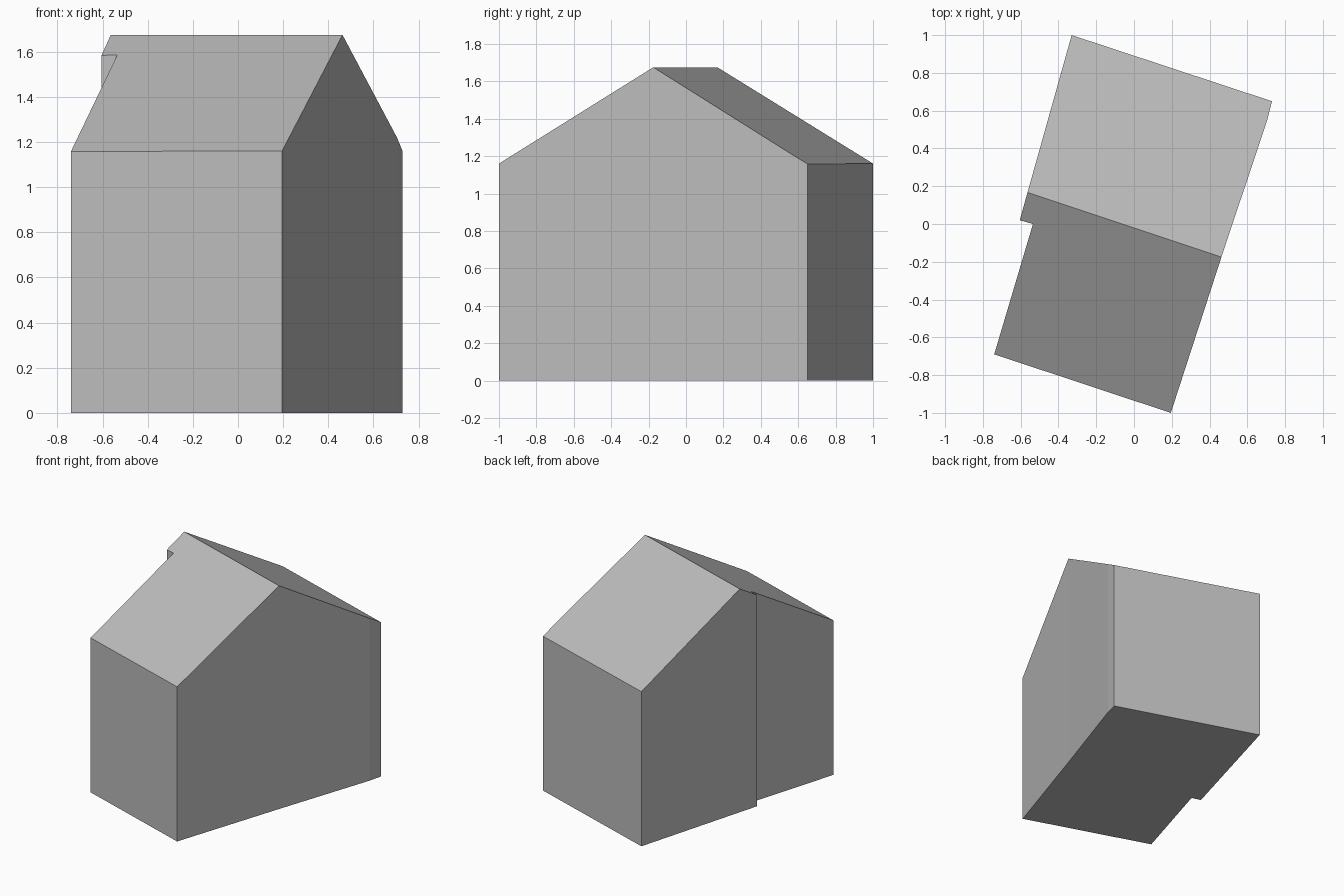
import bpy, bmesh
from mathutils import Vector

cube = bpy.data.objects.get("Cube")
if cube:
    bpy.data.objects.remove(cube, do_unlink=True)

EAVE, RIDGE = 1.16, 1.675

# Plan outline, counter-clockwise, with the small step in the left-hand wall
outline = [(-0.74, -0.69), (0.195, -1), (0.463, -0.175), (0.705, 0.55),
           (0.73, 0.65), (-0.33, 1), (-0.605, 0.02), (-0.535, 0)]
ridge_point = Vector((0.463, -0.175, RIDGE))
ridge_dir = Vector((-0.565, 0.168, RIDGE)) - ridge_point
eave_points = [Vector((0.195, -1, EAVE)), Vector((-0.33, 1, EAVE))]

# Walls: a tall prism over the outline
bm = bmesh.new()
base = bm.faces.new([bm.verts.new((x, y, 0)) for x, y in outline])
top = bmesh.ops.extrude_face_region(bm, geom=[base])["geom"]
for v in top:
    if isinstance(v, bmesh.types.BMVert):
        v.co.z = 2

# Gable roof: slice the prism along both slopes and cap the cuts
for eave in eave_points:
    normal = ridge_dir.cross(eave - ridge_point).normalized()
    if normal.z < 0:
        normal.negate()
    cut = bmesh.ops.bisect_plane(bm, geom=bm.verts[:] + bm.edges[:] + bm.faces[:],
                                 plane_co=ridge_point, plane_no=normal,
                                 clear_outer=True)["geom_cut"]
    bmesh.ops.edgeloop_fill(bm, edges=[e for e in cut if isinstance(e, bmesh.types.BMEdge)])
bmesh.ops.remove_doubles(bm, verts=bm.verts, dist=0.0005)
bmesh.ops.recalc_face_normals(bm, faces=bm.faces)

mesh = bpy.data.meshes.new("gabled_house")
bm.to_mesh(mesh)
bm.free()
house = bpy.data.objects.new("gabled_house", mesh)
bpy.context.collection.objects.link(house)

# Plain grey finish
grey = bpy.data.materials.new("plain_grey")
grey.use_nodes = True
colour = (0.5, 0.5, 0.5, 1)
grey.diffuse_color = colour
grey.node_tree.nodes["Principled BSDF"].inputs["Base Color"].default_value = colour
mesh.materials.append(grey)
